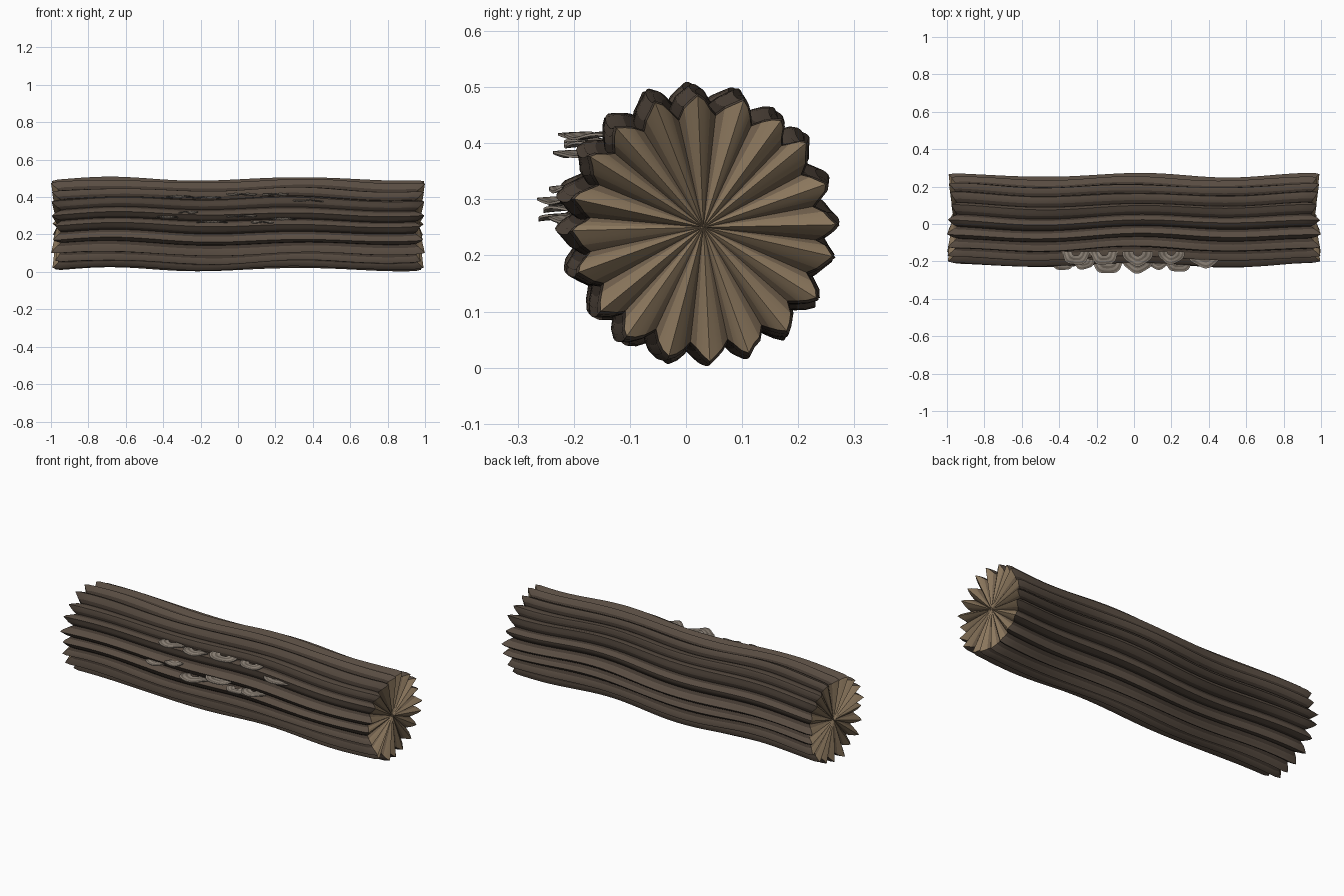
import bpy, bmesh, random
from math import sin, cos, pi, radians
from mathutils import Vector

random.seed(7)
cube = bpy.data.objects.get("Cube")
if cube:
    bpy.data.objects.remove(cube, do_unlink=True)


def material(name, color):
    m = bpy.data.materials.new(name)
    m.use_nodes = True
    m.diffuse_color = (*color, 1)
    bsdf = m.node_tree.nodes["Principled BSDF"]
    bsdf.inputs["Base Color"].default_value = (*color, 1)
    bsdf.inputs["Roughness"].default_value = 0.9
    return m


bark = material("bark", (0.10, 0.074, 0.055))
bark_dark = material("bark_groove", (0.055, 0.04, 0.03))
wood = material("cut_wood", (0.26, 0.185, 0.11))
wood_dark = material("cut_wood_crease", (0.17, 0.12, 0.075))
shelf_pale = material("fungus_pale", (0.27, 0.23, 0.19))
shelf_dark = material("fungus_dark", (0.15, 0.125, 0.10))


def finish(name, bm, mats, angle):
    bmesh.ops.recalc_face_normals(bm, faces=bm.faces)
    mesh = bpy.data.meshes.new(name)
    bm.to_mesh(mesh)
    bm.free()
    for m in mats:
        mesh.materials.append(m)
    ob = bpy.data.objects.new(name, mesh)
    bpy.context.collection.objects.link(ob)
    bpy.ops.object.select_all(action='DESELECT')
    ob.select_set(True)
    bpy.context.view_layer.objects.active = ob
    bpy.ops.object.shade_smooth_by_angle(angle=radians(angle))
    return ob


# Lengthwise bark ridges: each strip keeps its own height, reach and angle
RIDGES = 20
PROFILE = [0, 0.35, 0.75, 1, 0.72, 0.4]
PER = len(PROFILE)
strips = []
for r in range(RIDGES):
    tall = random.uniform(0.85, 1.05)
    lean = random.uniform(-0.12, 0.12)
    reach = random.uniform(0.975, 1.0)
    for i, h in enumerate(PROFILE):
        angle = 2 * pi * (r + (i - 3) / PER + lean * h) / RIDGES + radians(3)
        height = h * tall + (random.uniform(-0.08, 0.08) if i != 3 else 0)
        end = 0.945 + (reach - 0.945) * h
        strips.append((angle, height, end))


def centre(x):
    return (0.02 + 0.011 * cos(2 * pi * x),
            0.255 + 0.01 * cos(2 * pi * (x + 0.67)))


def bark_point(strip, t):
    angle, height, end = strip
    x = t * end
    cy, cz = centre(x)
    radius = 0.207 + 0.038 * height + 0.002 * sin(9 * x + 5 * angle)
    if abs(t) > 0.99:
        radius *= 0.975
    a = angle + 0.025 * sin(3.3 * x + 2 * angle)
    return Vector((x, cy + radius * cos(a), cz + radius * sin(a)))


# Bark skin, with dark groove bottoms
steps = [-1, -0.97] + [-0.92 + 0.046 * k for k in range(41)] + [0.97, 1]
bm = bmesh.new()
rings = [[bm.verts.new(bark_point(s, t)) for s in strips] for t in steps]
count = len(strips)
for a, b in zip(rings, rings[1:]):
    for i in range(count):
        j = (i + 1) % count
        face = bm.faces.new((a[i], a[j], b[j], b[i]))
        face.material_index = 1 if i % PER in (0, PER - 1) else 0
finish("log_bark", bm, [bark, bark_dark], 40)

# Pleated cut ends, fanned from the heart of the log
for side, name in ((-1, "right_cut_end"), (1, "left_cut_end")):
    bm = bmesh.new()
    rim = [bm.verts.new(bark_point(s, side)) for s in strips]
    heart = bm.verts.new((side * 0.965, *centre(side)))
    for i in range(count):
        face = bm.faces.new((rim[i], rim[(i + 1) % count], heart))
        face.material_index = 1 if i % PER in (0, PER - 1) else 0
    # The open fan needs its facing set by hand
    finish(name, bm, [wood, wood_dark], 20)
    mesh = bpy.data.objects[name].data
    if sum(p.normal.x for p in mesh.polygons) * side < 0:
        mesh.flip_normals()


# Shelf fungus: a thin scalloped half disc with concentric bands
def shelf(name, x, y, z, size, depth):
    bm = bmesh.new()
    bands = [0.3, 0.5, 0.65, 0.8, 0.92, 1.0]
    segs = 18
    phase = random.uniform(0, 6)
    layers = []
    for drop, thin in ((0, 1), (-0.009, 0)):
        layer = []
        for b in bands:
            ring = []
            for k in range(segs + 1):
                a = pi + pi * k / segs
                r = b * (1 + 0.05 * b * cos(5 * a + phase))
                lift = 0.004 * b * sin(4 * a + phase) - 0.006 * b * b
                lip = drop * (1.2 - 0.7 * b)
                ring.append(bm.verts.new((x + size * r * cos(a),
                                          y + depth * r * sin(a), z + lift + lip)))
            layer.append(ring)
        for n, (p, q) in enumerate(zip(layer, layer[1:])):
            for k in range(segs):
                f = bm.faces.new((p[k], p[k + 1], q[k + 1], q[k]))
                f.material_index = n % 2
        layers.append(layer)
    top, low = layers[0][-1], layers[1][-1]
    for k in range(segs):
        bm.faces.new((top[k], top[k + 1], low[k + 1], low[k]))
    finish(name, bm, [shelf_pale, shelf_dark], 40)


upper = [(-0.31, 0.41, 0.075), (-0.16, 0.405, 0.075), (0.02, 0.42, 0.08),
         (0.2, 0.42, 0.07), (0.38, 0.388, 0.09)]
lower = [(-0.38, 0.3, 0.065), (-0.27, 0.325, 0.06), (-0.14, 0.275, 0.085),
         (0.02, 0.305, 0.08), (0.13, 0.272, 0.06), (0.24, 0.29, 0.075)]
for row, spots, base in (("upper", upper, -0.148), ("lower", lower, -0.186)):
    for n, (x, z, size) in enumerate(spots, 1):
        shelf(f"{row}_shelf_fungus_{n}", x, base, z, size, size * 0.95)
